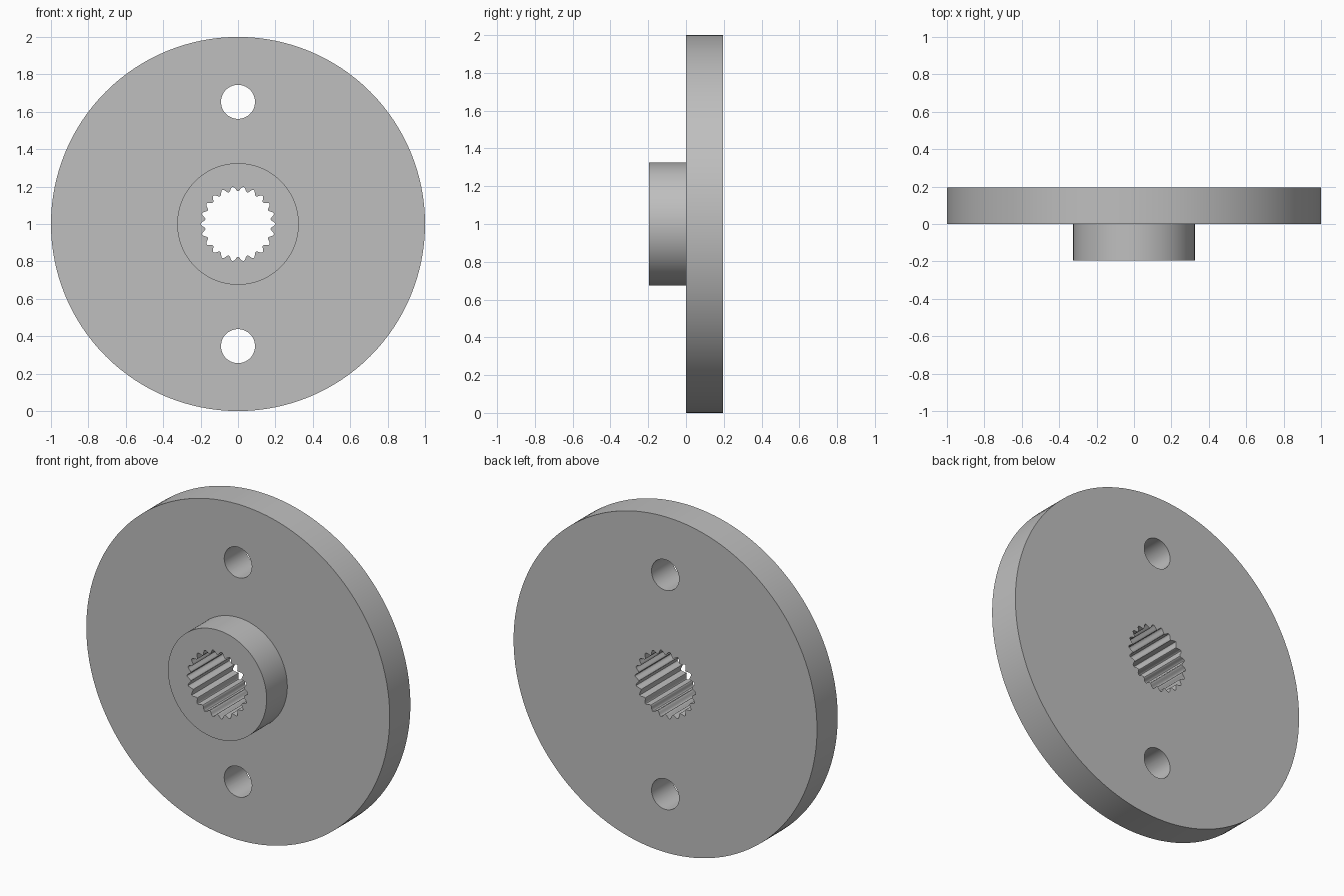
import bpy
import bmesh
from math import cos, sin, pi

default = bpy.data.objects.get("Cube")
if default:
    bpy.data.objects.remove(default, do_unlink=True)

THICK = 0.195      # depth of the disc and of the hub
TEETH = 22

steel = bpy.data.materials.new("grey steel")
steel.use_nodes = True
grey = (0.52, 0.52, 0.52, 1)
steel.diffuse_color = grey
steel.node_tree.nodes["Principled BSDF"].inputs["Base Color"].default_value = grey


def ring(bm, radius, y, count, z=1.0):
    """Closed loop of vertices around the y axis; radius is a function of angle."""
    angles = [2 * pi * i / count for i in range(count)]
    return [bm.verts.new((radius(a) * sin(a), y, z + radius(a) * cos(a))) for a in angles]


def solid(name, sections, count, z=1.0):
    """Capped solid through a sequence of (radius function, y) sections."""
    bm = bmesh.new()
    loops = [ring(bm, r, y, count, z) for r, y in sections]
    for a, b in zip(loops, loops[1:]):
        for i in range(count):
            j = (i + 1) % count
            bm.faces.new((a[i], a[j], b[j], b[i]))
    bm.faces.new(loops[0])
    bm.faces.new(loops[-1])
    bmesh.ops.recalc_face_normals(bm, faces=bm.faces)
    mesh = bpy.data.meshes.new(name)
    bm.to_mesh(mesh)
    bm.free()
    mesh.materials.append(steel)
    obj = bpy.data.objects.new(name, mesh)
    bpy.context.collection.objects.link(obj)
    return obj


def constant(r):
    return lambda a: r


def spline(a):
    # Rounded teeth pointing inward, one of them at the top
    return 0.188 - 0.012 * cos(TEETH * a)


# Stepped body: hub in front, disc behind
hub, rim = constant(0.325), constant(1.0)
body = solid("flanged_disc", [(hub, -THICK), (hub, 0), (rim, 0), (rim, THICK)], 128)

# Splined bore and two bolt holes
cutters = [solid("bore_cutter", [(spline, -0.3), (spline, 0.3)], TEETH * 12)]
for side, offset in (("upper", 0.653), ("lower", -0.653)):
    hole = constant(0.091)
    cutters.append(solid(side + "_hole_cutter", [(hole, -0.3), (hole, 0.3)], 48, 1 + offset))

bpy.ops.object.select_all(action="DESELECT")
bpy.context.view_layer.objects.active = body
body.select_set(True)
for cutter in cutters:
    cut = body.modifiers.new(cutter.name, "BOOLEAN")
    cut.operation = "DIFFERENCE"
    cut.solver = "EXACT"
    cut.object = cutter
    bpy.ops.object.modifier_apply(modifier=cut.name)
for cutter in cutters:
    bpy.data.objects.remove(cutter, do_unlink=True)

bpy.ops.object.shade_smooth_by_angle()
